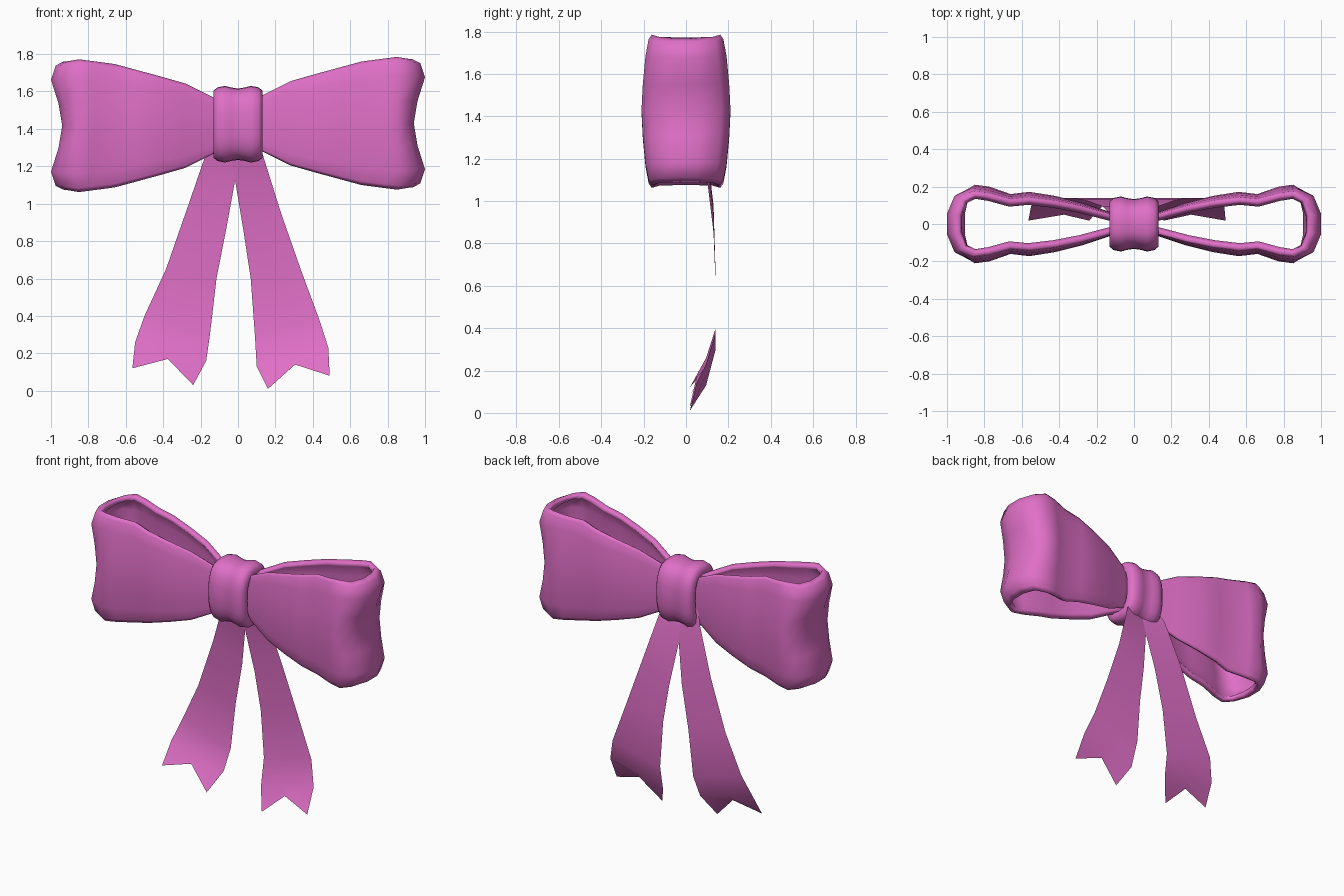
import bpy, math

if "Cube" in bpy.data.objects:
    bpy.data.objects.remove(bpy.data.objects["Cube"])

pink = bpy.data.materials.new("pink_satin")
pink.diffuse_color = (0.74, 0.16, 0.57, 1)
pink.use_nodes = True
pink.node_tree.nodes["Principled BSDF"].inputs["Base Color"].default_value = pink.diffuse_color


def grid_object(name, rows, flip=False, wrap=False, angle=60):
    """Skin a list of equally long point rows with quads."""
    n, m = len(rows), len(rows[0])
    verts = [p for r in rows for p in r]
    faces = []
    for i in range(n if wrap else n - 1):
        for j in range(m - 1):
            k = (i + 1) % n
            f = (i * m + j, k * m + j, k * m + j + 1, i * m + j + 1)
            faces.append(f[::-1] if flip else f)
    me = bpy.data.meshes.new(name)
    me.from_pydata(verts, [], faces)
    me.materials.append(pink)
    ob = bpy.data.objects.new(name, me)
    bpy.context.collection.objects.link(ob)
    bpy.ops.object.select_all(action='DESELECT')
    ob.select_set(True)
    bpy.context.view_layer.objects.active = ob
    bpy.ops.object.shade_smooth_by_angle(angle=math.radians(angle))
    return ob


# Bow loops: plan outline (x, half depth, half height, how much it belongs to the end)
plan = [(0.04, 0.045, 0.13, 0), (0.13, 0.065, 0.15, 0), (0.28, 0.115, 0.225, 0),
        (0.42, 0.15, 0.265, 0), (0.56, 0.172, 0.303, 0), (0.66, 0.16, 0.33, 0),
        (0.78, 0.2, 0.345, 0.1), (0.87, 0.21, 0.355, 0.3), (0.96, 0.165, 0.345, 0.8),
        (1.0, 0.06, 0.342, 1)]
# Across the ribbon: (height fraction, inset at the end, depth scale)
half = [(1.0, 0.065, 0.77), (0.94, 0.025, 0.84), (0.72, 0.0, 0.91), (0.35, 0.04, 0.97)]
across = [(-s, a, b) for s, a, b in half] + [(0, 0.06, 1)] + half[::-1]
path = [(x, -y, h, e) for x, y, h, e in plan] + [(x, y, h, e) for x, y, h, e in plan[::-1]]

for side, name, zc in ((1, "right_loop", 1.43), (-1, "left_loop", 1.417)):
    rows = [[(side * (x - e * a), y * b, zc + h * s) for s, a, b in across]
            for x, y, h, e in path]
    ob = grid_object(name, rows, flip=side < 0)
    mod = ob.modifiers.new("ribbon_thickness", 'SOLIDIFY')
    mod.thickness = 0.036
    mod.offset = -1

# Knot: rounded band with gathered folds, (x, swell)
prof = [(-0.128, -0.06), (-0.13, -0.025), (-0.11, -0.008), (-0.07, 0), (-0.035, -0.009),
        (0, -0.014), (0.035, -0.009), (0.07, 0), (0.11, -0.008), (0.13, -0.025), (0.128, -0.06)]


def spow(v, p):
    return math.copysign(abs(v) ** p, v)


knot = []
for i in range(28):
    t = 2 * math.pi * i / 28
    c, s = spow(math.cos(t), 0.75), spow(math.sin(t), 0.75)
    knot.append([(x, (0.147 + d) * c, 1.425 + (0.205 + d) * s) for x, d in prof])
grid_object("knot", knot, wrap=True, flip=True, angle=70)

# Tails: depth of each row, then outer and inner edges, and the notch point
depth = [0.05, 0.095, 0.13, 0.14, 0.14, 0.095, 0.018]
tails = {
    "right_tail": ([(0.09, 1.38), (0.13, 1.27), (0.23, 0.95), (0.335, 0.65), (0.435, 0.38),
                    (0.483, 0.23), (0.49, 0.08)],
                   [(-0.05, 1.32), (-0.018, 1.14), (0.03, 0.85), (0.068, 0.6), (0.09, 0.3),
                    (0.10, 0.13), (0.16, 0.01)], (0.305, 0.14)),
    "left_tail": ([(-0.12, 1.38), (-0.17, 1.27), (-0.27, 0.98), (-0.385, 0.65), (-0.5, 0.4),
                   (-0.55, 0.26), (-0.565, 0.12)],
                  [(0.02, 1.32), (-0.013, 1.14), (-0.06, 0.88), (-0.115, 0.6), (-0.15, 0.3),
                   (-0.17, 0.16), (-0.24, 0.03)], (-0.375, 0.17)),
}
for name, (outer, inner, notch) in tails.items():
    rows = []
    for i, (y, o, n) in enumerate(zip(depth, outer, inner)):
        last = i == len(depth) - 1
        mx, mz = notch if last else ((o[0] + n[0]) / 2, (o[1] + n[1]) / 2)
        my = 0.05 if last else y
        rows.append([(o[0], y, o[1]), (mx, my, mz), (n[0], y, n[1])])
    grid_object(name, rows, flip=name.startswith("left"))
